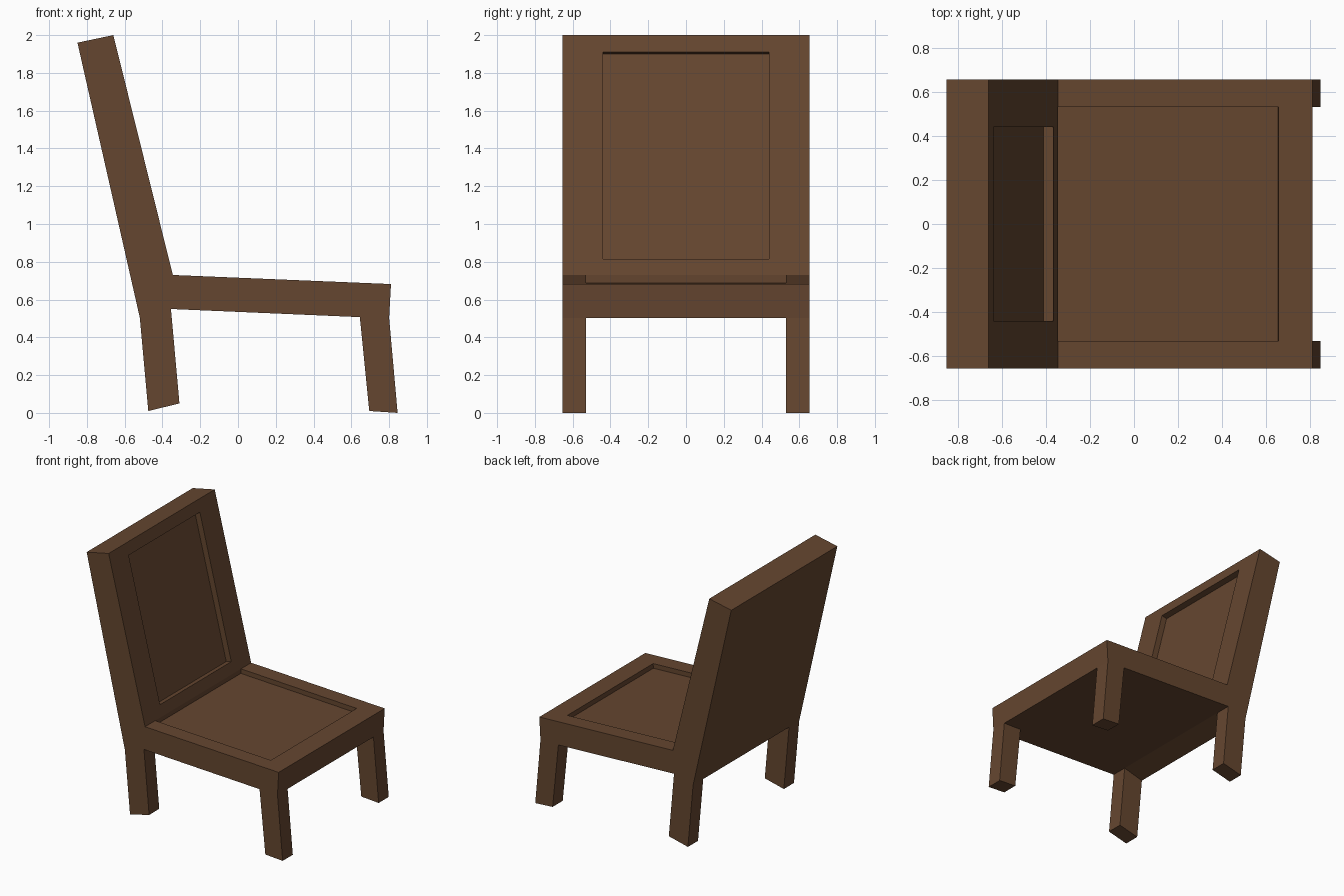
import bpy, bmesh
from mathutils import Vector

if "Cube" in bpy.data.objects:
    bpy.data.objects.remove(bpy.data.objects["Cube"])

HALF_W = 0.655      # half width of the chair
LEG_IN = 0.53       # inner side of the legs

wood = bpy.data.materials.new("dark brown wood")
wood.diffuse_color = (0.130, 0.061, 0.029, 1)
wood.use_nodes = True
wood.node_tree.nodes["Principled BSDF"].inputs["Base Color"].default_value = wood.diffuse_color


def prism(name, profile, y0, y1, open_edge=None):
    """Extrude a side profile (x, z) from y0 to y1; one edge may stay open."""
    bm = bmesh.new()
    a = [bm.verts.new((x, y0, z)) for x, z in profile]
    b = [bm.verts.new((x, y1, z)) for x, z in profile]
    bm.faces.new(a)
    bm.faces.new(b[::-1])
    n = len(profile)
    for i in range(n):
        if i != open_edge:
            j = (i + 1) % n
            bm.faces.new((a[i], b[i], b[j], a[j]))
    bmesh.ops.recalc_face_normals(bm, faces=bm.faces)
    mesh = bpy.data.meshes.new(name)
    bm.to_mesh(mesh)
    bm.free()
    mesh.materials.append(wood)
    obj = bpy.data.objects.new(name, mesh)
    bpy.context.collection.objects.link(obj)
    return obj


def recess(target, name, start, end, half_y, depth):
    """Sink a rectangular panel square to the line start-end of the profile."""
    p, q = Vector(start), Vector(end)
    d = (q - p).normalized()
    n = Vector((-d.y, d.x))
    quad = [p + n * 0.1, q + n * 0.1, q - n * depth, p - n * depth]
    cutter = prism(name, quad, -half_y, half_y)
    cutter.hide_render = True
    cutter.hide_viewport = True
    cutter.display_type = 'WIRE'
    mod = target.modifiers.new(name, 'BOOLEAN')
    mod.operation = 'DIFFERENCE'
    mod.solver = 'EXACT'
    mod.object = cutter


# Seat and leaning back as one L-shaped body
body = prism("seat_and_back", [
    (-0.85, 1.96), (-0.66, 2.0), (-0.345, 0.73), (0.81, 0.682),
    (0.80, 0.503), (0.645, 0.507), (-0.355, 0.55), (-0.52, 0.505)],
    -HALF_W, HALF_W)

# Sunken panels in the seat and in the back
recess(body, "seat_panel_cutter", (-0.345, 0.73), (0.655, 0.688), LEG_IN, 0.036)
recess(body, "back_panel_cutter", (-0.638, 1.91), (-0.366, 0.815), 0.44, 0.045)

# Slanted legs on both sides (top edge left open under the seat)
legs = {
    "front_leg": [(0.645, 0.507), (0.80, 0.503), (0.845, 0.0), (0.695, 0.01)],
    "rear_leg": [(-0.52, 0.505), (-0.355, 0.55), (-0.31, 0.05), (-0.475, 0.01)],
}
for name, profile in legs.items():
    for side, s in (("right", 1), ("left", -1)):
        prism(f"{name}_{side}", profile, *sorted((s * LEG_IN, s * HALF_W)), open_edge=0)
